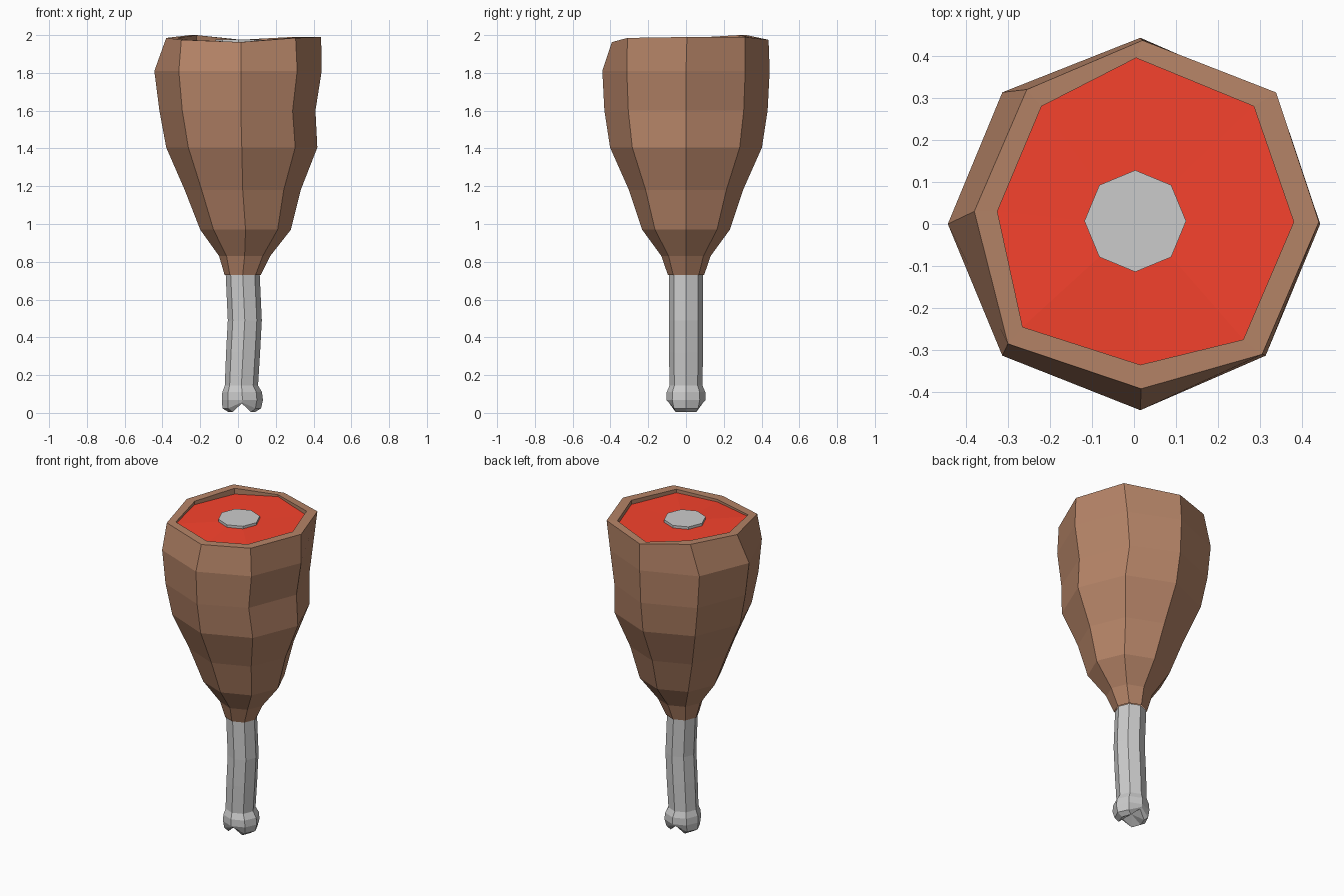
import bpy, bmesh
from math import cos, sin, tau

if "Cube" in bpy.data.objects:
    bpy.data.objects.remove(bpy.data.objects["Cube"])


def material(name, rgb):
    m = bpy.data.materials.new(name)
    m.diffuse_color = (*rgb, 1)
    m.use_nodes = True
    m.node_tree.nodes["Principled BSDF"].inputs["Base Color"].default_value = m.diffuse_color
    return m


def ring(cx, cy, rx, ry, z):
    return [(cx + rx * cos(tau * i / 8), cy + ry * sin(tau * i / 8), z) for i in range(8)]


def loft(name, rings, mat=None, bottom=None, top=None):
    """Skin 8-sided rings from bottom to top; fan each end to an optional centre point."""
    bm = bmesh.new()
    loops = [[bm.verts.new(p) for p in r] for r in rings]
    for a, b in zip(loops, loops[1:]):
        for i in range(8):
            j = (i + 1) % 8
            bm.faces.new((a[i], a[j], b[j], b[i]))
    for loop, tip in ((loops[0][::-1], bottom), (loops[-1], top)):
        if tip:
            c = bm.verts.new(tip)
            for i in range(8):
                bm.faces.new((loop[i], loop[(i + 1) % 8], c))
    me = bpy.data.meshes.new(name)
    bm.to_mesh(me)
    bm.free()
    ob = bpy.data.objects.new(name, me)
    bpy.context.collection.objects.link(ob)
    if mat:
        me.materials.append(mat)
    return ob


brown = material("cooked_skin", (0.462, 0.23, 0.136))
red = material("raw_meat", (0.93, 0.055, 0.026))

# Cut edge: uneven outer rim, inner rim, and the recessed cut surface
rim_z = [1.99, 1.99, 1.975, 2.0, 1.985, 1.975, 1.963, 1.985]
outer_xy = [(.44, .005), (.338, .313), (.02, .437), (-.255, .32),
            (-.38, .03), (-.30, -.285), (.017, -.392), (.305, -.31)]
inner_xy = [(.38, .005), (.285, .28), (.005, .395), (-.22, .28),
            (-.325, .03), (-.265, -.245), (.015, -.335), (.26, -.275)]
outer = [(x, y, z) for (x, y), z in zip(outer_xy, rim_z)]
inner = [(x, y, z) for (x, y), z in zip(inner_xy, rim_z)]
cut = [(x, y, 1.947 if i == 6 else 1.963) for i, (x, y) in enumerate(inner_xy)]

# Skin of the drumstick
skin = [ring(cx, 0, rx, ry, z) for cx, rx, ry, z in [
    (.025, .096, .096, .73), (.035, .135, .13, .83), (.04, .24, .232, .97),
    (.025, .307, .302, 1.18), (.02, .40, .402, 1.405),
    (-.003, .413, .432, 1.60), (0, .443, .443, 1.81)]]
for r in skin[-2:]:
    for i in (2, 6):
        r[i] = (.015, r[i][1], r[i][2])
loft("meat_skin", skin + [outer, inner, cut], brown)

# Red cut face with the bone end showing
bone_edge = ring(.003, .007, .121, .121, 1.962)
loft("cut_meat", [cut, bone_edge], red)
loft("bone_end", [bone_edge, ring(.003, .007, .121, .121, 1.978)], top=(.003, .007, 1.978))

# Bone handle with a rounded, notched knuckle
tip = ring(.02, 0, .07, .078, .004)
lobe = ring(.02, 0, .102, .09, .024)
for i in (2, 6):
    tip[i] = (.02, tip[i][1], .05)
    lobe[i] = (.02, lobe[i][1] * 1.02, .056)
bone = [tip, lobe] + [ring(cx, 0, rx, ry, z) for cx, rx, ry, z in [
    (.023, .109, .103, .068), (.022, .105, .102, .11), (.018, .088, .087, .145),
    (.027, .09, .09, .32), (.036, .09, .09, .49), (.025, .09, .09, .73)]]
loft("bone_handle", bone, bottom=(.02, 0, .05), top=(.025, 0, .74))
